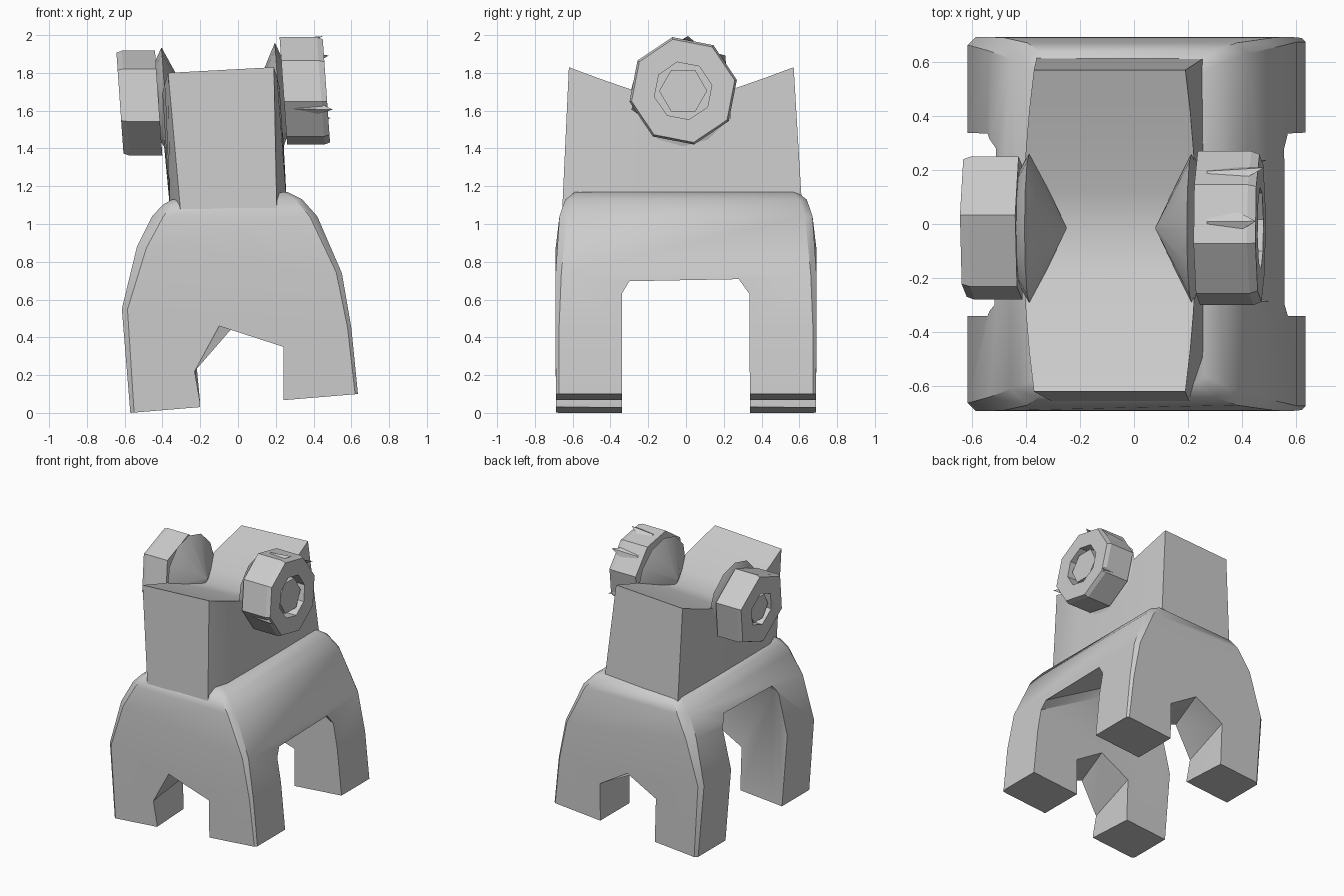
import bpy, bmesh, math
from mathutils import Vector

cube = bpy.data.objects.get("Cube")
if cube:
    bpy.data.objects.remove(cube, do_unlink=True)

grey = bpy.data.materials.new("plain grey")
grey.use_nodes = True
tone = (0.6, 0.6, 0.6, 1)
grey.diffuse_color = tone
shader = grey.node_tree.nodes["Principled BSDF"]
shader.inputs["Base Color"].default_value = tone
shader.inputs["Roughness"].default_value = 0.8


def loft(name, rings):
    """Skin a row of equal point rings and cap both ends."""
    bm = bmesh.new()
    loops = [[bm.verts.new(p) for p in ring] for ring in rings]
    for a, b in zip(loops, loops[1:]):
        for i in range(len(a)):
            j = (i + 1) % len(a)
            bm.faces.new((a[i], a[j], b[j], b[i]))
    bm.faces.new(loops[0])
    bm.faces.new(loops[-1])
    bmesh.ops.recalc_face_normals(bm, faces=bm.faces)
    mesh = bpy.data.meshes.new(name)
    bm.to_mesh(mesh)
    bm.free()
    ob = bpy.data.objects.new(name, mesh)
    bpy.context.collection.objects.link(ob)
    mesh.materials.append(grey)
    return ob


def activate(ob):
    bpy.ops.object.select_all(action='DESELECT')
    ob.select_set(True)
    bpy.context.view_layer.objects.active = ob


def smooth(ob, degrees):
    activate(ob)
    bpy.ops.object.shade_smooth_by_angle(angle=math.radians(degrees))


def cut(ob, cutter):
    activate(ob)
    mod = ob.modifiers.new("cut", 'BOOLEAN')
    mod.operation = 'DIFFERENCE'
    mod.solver = 'EXACT'
    mod.object = cutter
    bpy.ops.object.modifier_apply(modifier=mod.name)
    bpy.data.objects.remove(cutter, do_unlink=True)


# Body: stacked chamfered rectangles, leaning slightly to one side
def body_ring(z_low, z_high, left, right, depth, c, d):
    corners = [(left + c, -depth), (right - d, -depth),
               (right, d - depth), (right, depth - d),
               (right - d, depth), (left + c, depth),
               (left, depth - c), (left, c - depth)]
    slope = (z_high - z_low) / (right - left)
    return [(x, y, z_low + slope * (x - left)) for x, y in corners]


body = loft("body_with_legs", [body_ring(*r) for r in (
    (0.0, 0.10, -0.57, 0.635, 0.688, 0.02, 0.015),
    (0.55, 0.45, -0.615, 0.60, 0.692, 0.03, 0.02),
    (0.88, 0.74, -0.535, 0.55, 0.69, 0.05, 0.03),
    (1.04, 1.04, -0.455, 0.42, 0.67, 0.06, 0.04),
    (1.10, 1.13, -0.40, 0.34, 0.64, 0.05, 0.04),
    (1.13, 1.17, -0.35, 0.26, 0.59, 0.03, 0.03))])

# Side archway has a vaulted ceiling; front and back arches change with depth
side_arch = [(-0.34, 0), (-0.34, 0.63), (-0.3, 0.69),
             (0.28, 0.7), (0.335, 0.63), (0.34, 0)]
vault = ((-1, 0.15), (-0.5, 0.23), (0, 0.32), (0.57, 0), (1, -0.22))
front_arch = [(-0.2, -0.2), (-0.2, 0.05), (-0.23, 0.22),
              (-0.1, 0.46), (0.24, 0.35), (0.24, -0.2)]
back_arch = [(-0.22, -0.2), (-0.22, 0.05), (-0.23, 0.36),
             (0.01, 0.49), (0.24, 0.35), (0.24, -0.2)]
cut(body, loft("side_cutter", [[(x, y, z + rise if z else -0.2) for y, z in side_arch]
                               for x, rise in vault]))
cut(body, loft("front_cutter", [[(x, y, z) for x, z in arch] for y, arch in (
    (-1, front_arch), (-0.69, front_arch), (-0.34, back_arch),
    (0.34, front_arch), (0.69, back_arch), (1, back_arch))]))
smooth(body, 35)

# Upper block with a sagging top; its base narrows only at the front
sections = []
for i in range(9):
    t = i / 4 - 1
    bulge = t * t
    pinch = 0.055 if i == 0 else 0
    y_top = -0.025 + 0.595 * t
    y_low = -0.02 + 0.635 * t
    lift = 0.19 * abs(t) ** 1.2
    sections.append([
        (-0.36 + pinch, y_low, 1.08),
        (0.26 - pinch, y_low, 1.08),
        (0.23 - 0.04 * bulge, y_top, 1.64 + lift),
        (-0.41 + 0.04 * bulge, y_top, 1.61 + lift)])
smooth(loft("upper_block", sections), 30)


# Tilted rings around the sideways axle
def disc_ring(x, radius, sides, z, turn=0.0):
    points = []
    for i in range(sides):
        a = turn + math.tau * i / sides
        up = radius * math.sin(a)
        points.append((x - 0.07 * up, radius * math.cos(a) - 0.015, z + up))
    return points


def wheel(name, inner, outer, z, radius, sides, turn, hole):
    depth = math.copysign(0.1, outer)
    stack = ((inner, radius), (outer - depth * 0.3, radius), (outer, radius * 0.96),
             (outer, hole), (outer - depth, hole))
    loft(name, [disc_ring(x, r, sides, z, turn) for x, r in stack])
    # Hub sitting inside the hole
    loft(name + "_hub", [disc_ring(x, hole * 0.82, 6, z)
                         for x in (outer - depth * 1.2, outer - depth * 0.2)])


wheel("left_wheel", 0.24, 0.468, 1.705, 0.29, 8, 0.2, 0.155)
wheel("right_wheel", -0.42, -0.625, 1.64, 0.282, 6, math.radians(80), 0.13)

# Cones facing inward, each with a stub that joins it to the wheel
for side, tip, base, hub, z in (("left", 0.08, 0.215, 0.25, 1.675),
                                ("right", -0.25, -0.385, -0.43, 1.65)):
    cone = loft(side + "_cone", [disc_ring(x, r, 12, z, math.pi / 2) for x, r in (
        (tip, 0.004), (base, 0.285), (hub, 0.2))])
    smooth(cone, 30)

# Thin shards around the left wheel rim
for i, (degrees, tip) in enumerate(((200, 0.50), (40, 0.48), (85, 0.45), (330, 0.49))):
    a = math.radians(degrees)
    out = Vector((0, math.cos(a), math.sin(a)))
    across = Vector((0, -out.z, out.y))
    centre = Vector((0.27, -0.015, 1.705))
    root = [centre + out * 0.22 + across * 0.1, centre + out * 0.275,
            centre + out * 0.22 - across * 0.1]
    point = Vector((tip, -0.015, 1.705)) + out * 0.29
    loft("rim_shard_%d" % (i + 1), [root, [point + (p - centre) * 0.004 for p in root]])
